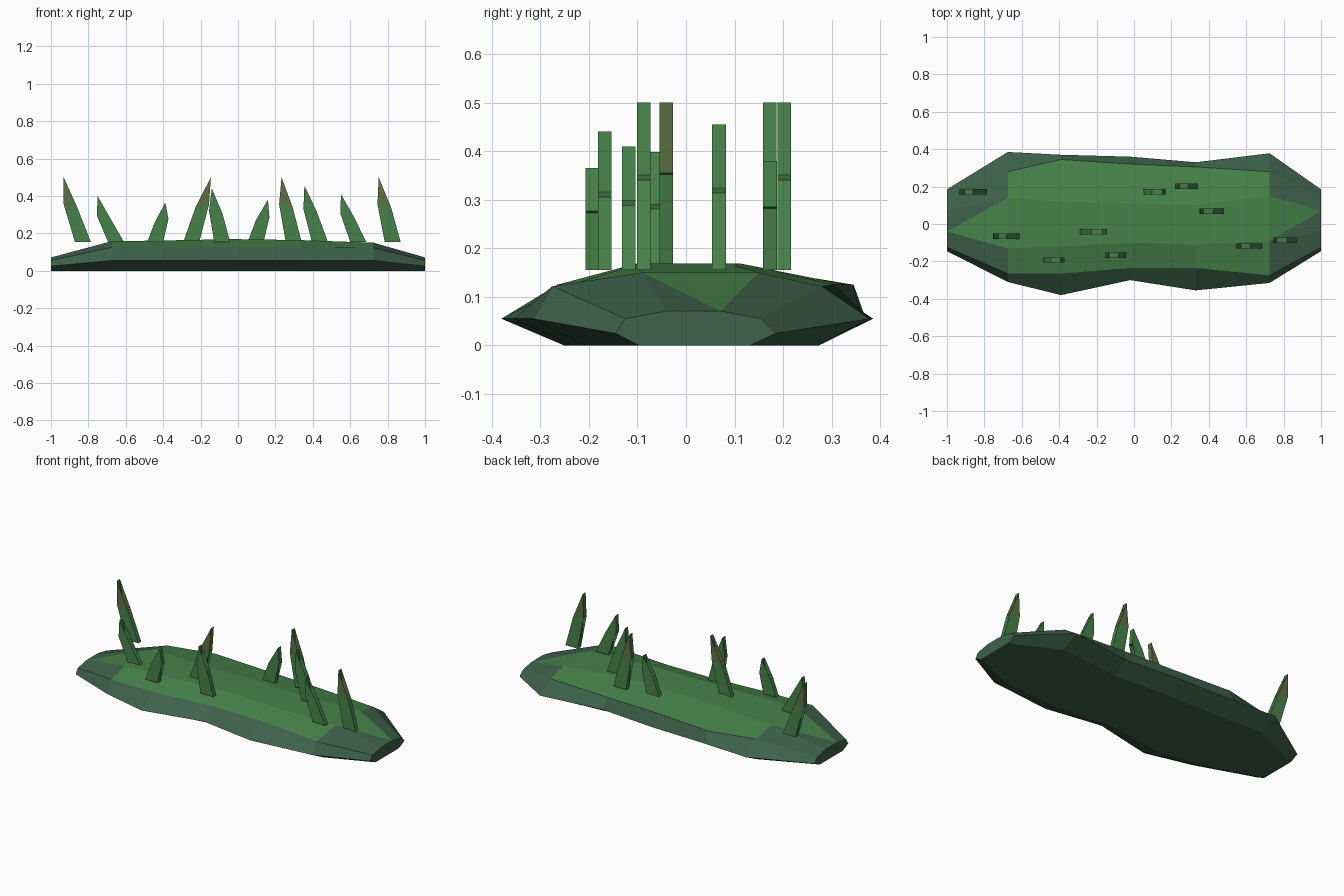
import bpy, bmesh

if "Cube" in bpy.data.objects:
    bpy.data.objects.remove(bpy.data.objects["Cube"])

def material(name, rgb):
    m = bpy.data.materials.new(name)
    m.diffuse_color = (*rgb, 1)
    m.use_nodes = True
    m.node_tree.nodes["Principled BSDF"].inputs["Base Color"].default_value = m.diffuse_color
    return m

ROCK = material("dark green earth", (0.048, 0.122, 0.069))
GRASS = material("grass green", (0.062, 0.225, 0.068))
TIP = material("dry olive tip", (0.105, 0.165, 0.058))

def finish(bm, name, mats):
    bmesh.ops.recalc_face_normals(bm, faces=bm.faces)
    me = bpy.data.meshes.new(name)
    bm.to_mesh(me)
    bm.free()
    for m in mats:
        me.materials.append(m)
    ob = bpy.data.objects.new(name, me)
    bpy.context.collection.objects.link(ob)
    return ob

# Ground mound: eight-sided sections lofted along x
# x, wide y-/y+, shoulder y-/y+, top y-/y+, wide z, shoulder z, top z
STATIONS = [
    (-1.00, -0.145, 0.185, -0.125, 0.155, -0.04, 0.07, 0.025, 0.055, 0.071),
    (-0.675, -0.31, 0.385, -0.265, 0.28, -0.13, 0.14, 0.055, 0.125, 0.158),
    (-0.39, -0.38, 0.37, -0.265, 0.345, -0.12, 0.12, 0.055, 0.125, 0.162),
    (-0.02, -0.30, 0.36, -0.235, 0.32, -0.10, 0.11, 0.055, 0.127, 0.169),
    (0.33, -0.355, 0.33, -0.235, 0.305, -0.11, 0.10, 0.055, 0.126, 0.164),
    (0.725, -0.315, 0.378, -0.275, 0.28, -0.09, 0.15, 0.055, 0.122, 0.15),
    (1.00, -0.145, 0.185, -0.125, 0.155, -0.04, 0.07, 0.025, 0.055, 0.071),
]
bm = bmesh.new()
rings = []
for x, wl, wr, sl, sr, tl, tr, wz, sz, tz in STATIONS:
    sec = [(wl * 0.66, 0), (wl, wz), (sl, sz), (tl, tz),
           (tr, tz), (sr, sz), (wr, wz), (wr * 0.71, 0)]
    rings.append([bm.verts.new((x, y, z)) for y, z in sec])
last = len(rings) - 2
for i in range(last + 1):
    a, b = rings[i], rings[i + 1]
    for k in range(8):
        n = (k + 1) % 8
        if k == 3 and i in (0, last):
            # Grass runs out to a point at each end
            inner, outer = (b, a) if i == 0 else (a, b)
            p, q = (3, 4) if i == 0 else (4, 3)
            bm.faces.new((inner[3], inner[4], outer[p])).material_index = 1
            bm.faces.new((inner[q], outer[p], outer[q]))
        else:
            f = bm.faces.new((a[k], a[n], b[n], b[k]))
            f.material_index = int(2 <= k <= 4 and 0 < i < last)
bm.faces.new(rings[0])
bm.faces.new(rings[-1])
finish(bm, "ground_mound", [ROCK, GRASS])

# Grass blades: thin bent slabs ending in an off-centre point
def blade(name, tip, outer, base, y, h):
    s = 1 if base > outer else -1          # side facing away from the lean
    z0 = 0.155
    zm = z0 + 0.58 * (h - z0)
    prof = [(base, z0), (base + s * 0.085, z0), (outer + s * 0.072, zm - 0.015),
            (outer, zm), (tip, h)]
    bm = bmesh.new()
    lo, hi = ([bm.verts.new((x, y + d, z)) for x, z in prof] for d in (-0.014, 0.014))
    for r in (lo, hi):
        bm.faces.new(r[:4])
        bm.faces.new(r[2:])
    for k in range(5):
        n = (k + 1) % 5
        bm.faces.new((lo[k], lo[n], hi[n], hi[k]))
    for f in bm.faces:
        f.material_index = int(f.calc_center_median().z > 0.38)
    finish(bm, name, [GRASS, TIP])

# tip x, outer bend x, base x, y, height
BLADES = [
    (-0.932, -0.932, -0.872, 0.172, 0.50), (-0.75, -0.755, -0.695, -0.065, 0.398),
    (-0.388, -0.372, -0.40, -0.193, 0.365), (-0.145, -0.155, -0.207, -0.041, 0.50),
    (-0.14, -0.155, -0.127, -0.167, 0.44), (0.16, 0.168, 0.137, 0.173, 0.38),
    (0.233, 0.22, 0.255, 0.202, 0.50), (0.355, 0.35, 0.395, 0.068, 0.455),
    (0.55, 0.548, 0.60, -0.118, 0.41), (0.752, 0.746, 0.784, -0.087, 0.50),
]
for i, row in enumerate(BLADES, 1):
    blade(f"grass_blade_{i}", *row)
